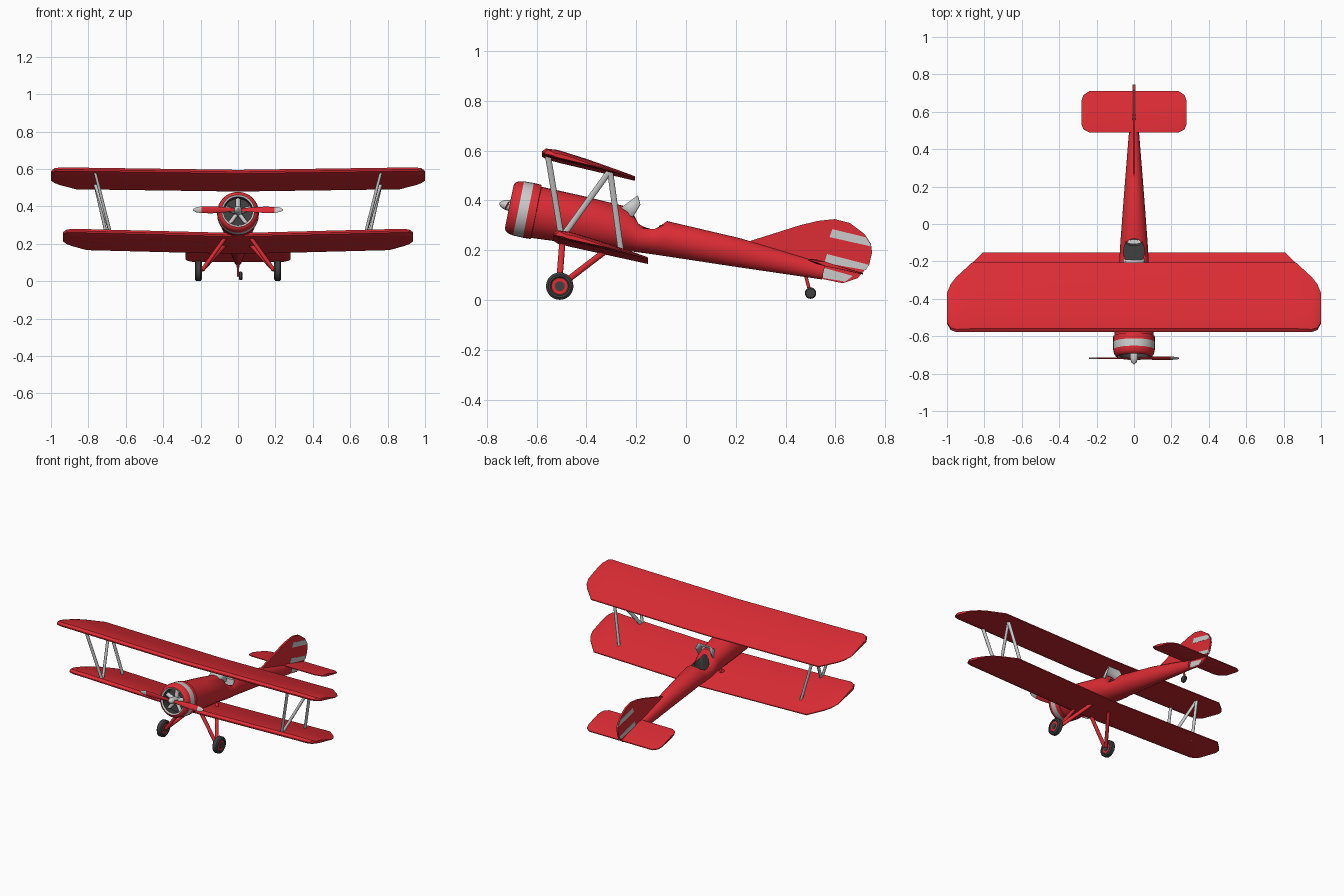
import bpy, bmesh
from math import sin, cos, pi
from mathutils import Vector, Matrix

if "Cube" in bpy.data.objects:
    bpy.data.objects.remove(bpy.data.objects["Cube"])

def material(name, rgb):
    m = bpy.data.materials.new(name)
    m.diffuse_color = (*rgb, 1)
    m.use_nodes = True
    m.node_tree.nodes["Principled BSDF"].inputs["Base Color"].default_value = m.diffuse_color
    return m

RED = material("red", (0.72, 0.025, 0.035))
DARK = material("dark", (0.05, 0.05, 0.05))
SILVER = material("silver", (0.55, 0.55, 0.55))

def finish(name, bm, mats, angle=35):
    bmesh.ops.recalc_face_normals(bm, faces=bm.faces)
    me = bpy.data.meshes.new(name)
    bm.to_mesh(me)
    bm.free()
    ob = bpy.data.objects.new(name, me)
    bpy.context.collection.objects.link(ob)
    for m in mats:
        me.materials.append(m)
    bpy.ops.object.select_all(action='DESELECT')
    ob.select_set(True)
    bpy.context.view_layer.objects.active = ob
    bpy.ops.object.shade_smooth_by_angle(angle=angle * pi / 180)
    return ob

def loft(name, rings, mats, bands={}, angle=35):
    """Skin a list of closed rings; bands maps a span index to a material slot."""
    bm = bmesh.new()
    rows = [[bm.verts.new(p) for p in r] for r in rings]
    n = len(rows[0])
    for k, (a, b) in enumerate(zip(rows, rows[1:])):
        for i in range(n):
            f = bm.faces.new((a[i], a[(i + 1) % n], b[(i + 1) % n], b[i]))
            f.material_index = bands.get(k, 0)
    bm.faces.new(rows[0])
    bm.faces.new(rows[-1])
    return finish(name, bm, mats, angle)

def bar(name, p, q, w, d, mat=None, sides=10):
    """Elliptical rod from p to q, w across x and d along the side."""
    p, q = Vector(p), Vector(q)
    t = (q - p).normalized()
    v = t.cross(Vector((1, 0, 0))).normalized()
    u = v.cross(t)
    ring = [u * w / 2 * cos(a) + v * d / 2 * sin(a) for a in (2 * pi * i / sides for i in range(sides))]
    return loft(name, [[p + r for r in ring], [q + r for r in ring]], [mat] if mat else [], angle=50)

def lathe(name, profile, mats, origin, axis, bands={}, sides=32):
    """Turn (along, radius) pairs round an axis."""
    axis = Vector(axis).normalized()
    u = Vector((1, 0, 0)) if abs(axis.x) < 0.9 else Vector((0, 1, 0))
    v = axis.cross(u)
    o = Vector(origin)
    rings = [[o + axis * s + (u * cos(a) + v * sin(a)) * r
              for a in (2 * pi * i / sides for i in range(sides))] for s, r in profile]
    return loft(name, rings, mats, bands)

def plate(name, outline, thick, mat):
    """Side-view (y, z) outline given a thickness in x."""
    return loft(name, [[(x, y, z) for y, z in outline] for x in (-thick / 2, thick / 2)], [mat])

# Fuselage: y, z of top and bottom of each station, then half width
stations = [(-.58, .455, -.625, .25, .105), (-.40, .415, -.44, .225, .095),
            (-.23, .373, -.26, .20, .08), (-.19, .315, -.20, .193, .078),
            (-.127, .303, -.14, .185, .075), (-.075, .317, -.10, .179, .072),
            (.215, .249, .19, .135, .05), (.56, .145, .545, .083, .022)]
rings = []
for yt, zt, yb, zb, w in stations:
    c = Vector((0, (yt + yb) / 2, (zt + zb) / 2))
    h = Vector((0, yt, zt)) - c
    rings.append([c + h * cos(a) + Vector((w * sin(a), 0, 0)) for a in (2 * pi * i / 32 for i in range(32))])
fuselage = loft("fuselage", rings, [RED])

# Cockpit opening, seat and windscreen
bm = bmesh.new()
bmesh.ops.create_cone(bm, cap_ends=True, segments=24, radius1=1, radius2=1, depth=1,
                      matrix=Matrix.Translation((0, -.145, .35)) @ Matrix.Diagonal((.056, .066, .22, 1)))
cutter = finish("cockpit_cutter", bm, [DARK])
cutter.hide_render = True
mod = fuselage.modifiers.new("cockpit", 'BOOLEAN')
mod.operation, mod.object, mod.solver = 'DIFFERENCE', cutter, 'EXACT'
mod.material_mode = 'TRANSFER'
bpy.context.view_layer.objects.active = fuselage
bpy.ops.object.modifier_apply(modifier="cockpit")
bpy.data.objects.remove(cutter)
bar("seat", (0, -.105, .23), (0, -.095, .30), .08, .025)
bm = bmesh.new()
low = [bm.verts.new(p) for p in ((-.06, -.215, .335), (-.036, -.275, .36), (.036, -.275, .36), (.06, -.215, .335))]
top = [bm.verts.new(p) for p in ((-.06, -.185, .385), (-.045, -.195, .42), (.045, -.195, .42), (.06, -.185, .385))]
for i in range(3):
    bm.faces.new((low[i], low[i + 1], top[i + 1], top[i]))
screen = finish("windscreen", bm, [])
screen.modifiers.new("thickness", 'SOLIDIFY').thickness = .007

# Cowling, engine and spinner share the pitched thrust axis
NOSE = Vector((0, -.75, .388))
AXIS = Vector((0, cos(.2), -sin(.2)))
UP = Vector((0, sin(.2), cos(.2)))
CC = NOSE - UP * .004
lathe("cowling", [(.10, .01), (.10, .078), (.047, .078), (.042, .088), (.047, .099), (.06, .107), (.08, .111),
                  (.12, .112), (.152, .111), (.156, .09)], [RED, SILVER, DARK], CC, AXIS,
      {0: 2, 1: 2, 2: 1, 6: 1})
for i in range(5):
    a = 2 * pi * i / 5
    r = Vector((1, 0, 0)) * sin(a) + UP * cos(a)
    lathe("engine_cylinder", [(.015, .014), (.074, .014)], [SILVER], CC + AXIS * .08, r, sides=12)
lathe("spinner", [(0, .002), (.008, .012), (.025, .02), (.045, .022), (.10, .022)], [SILVER], NOSE, AXIS, sides=20)

# Propeller blades with silver tips
for s in (-1, 1):
    rings = []
    for x, c in ((.01, .016), (.06, .026), (.14, .038), (.195, .036), (.225, .026), (.24, .008)):
        o = NOSE + AXIS * .033 + Vector((s * x, 0, 0))
        chord = UP * cos(.3) + AXIS * sin(.3) * s
        nrm = AXIS * cos(.3) - UP * sin(.3) * s
        rings.append([o + chord * c / 2 * cos(a) + nrm * .004 * sin(a) for a in (pi * i / 5 for i in range(10))])
    loft("propeller_blade", rings, [RED, SILVER], {3: 1, 4: 1}, 60)

# Wings: airfoil section swept across the span with clipped tips
TIP = [(0, 0, 1, 1), (.865, 0, 1, 1), (.95, 0, .79, .95), (.98, .03, .69, .8), (1, .12, .56, .45)]
FOIL = [(0, .004), (.05, .02), (.2, .027), (.5, .021), (.8, .011), (1, .003),
        (1, -.003), (.8, -.005), (.5, -.008), (.2, -.011), (.05, -.011), (0, -.004)]

def wing(name, span, lead, trail, rise):
    full = [(-x, *r) for x, *r in TIP[:0:-1]] + TIP
    rings = []
    for x, f0, f1, t in full:
        ring = []
        for f, h in FOIL:
            k = f0 + (f1 - f0) * f
            ring.append((x * span, lead[0] + (trail[0] - lead[0]) * k,
                         lead[1] + (trail[1] - lead[1]) * k + h * t + rise * abs(x)))
        rings.append(ring)
    loft(name, rings, [RED])

wing("upper_wing", 1.0, (-.578, .58), (-.205, .482), .014)
wing("lower_wing", .935, (-.533, .242), (-.153, .148), .024)

for s in (-1, 1):
    # Wing struts in an N
    F0, F1 = (s * .765, -.555, .585), (s * .68, -.50, .25)
    R0, R1 = (s * .765, -.305, .52), (s * .69, -.26, .19)
    for nm, p, q in (("front", F0, F1), ("rear", R0, R1), ("diagonal", F1, R0)):
        bar(nm + "_wing_strut", p, q, .016, .025, SILVER)
    # Main wheels and legs
    bar("front_gear_leg", (s * .055, -.495, .25), (s * .19, -.51, .06), .022, .026, RED)
    bar("rear_gear_leg", (s * .05, -.30, .215), (s * .19, -.50, .062), .022, .026, RED)
    c = (s * .212, -.507, .056)
    lathe("tyre", [(-.012, .03), (-.019, .038), (-.019, .046), (-.012, .055), (.012, .055), (.019, .046),
                   (.019, .038), (.012, .03)], [DARK], c, (1, 0, 0))
    lathe("wheel_hub", [(-.015, .035), (.015, .035)], [RED], c, (1, 0, 0))
    lathe("hub_cap", [(-.018, .02), (.018, .02)], [DARK], c, (1, 0, 0), sides=16)

# Tailplane
rings = []
for x, y0, y1 in ((-.28, .53, .66), (-.27, .505, .69), (-.24, .49, .71),
                  (.24, .49, .71), (.27, .505, .69), (.28, .53, .66)):
    rings.append([(x, y, .163 - (y - .49) * .26 + h) for y, h in
                  ((y0, -.003), (y0, .003), (y0 + .03, .009), (y1, .003), (y1, -.003), (y0 + .03, -.009))])
loft("tailplane", rings, [RED])

# Fin with silver stripes
plate("fin", [(.25, .235), (.456, .30), (.53, .318), (.596, .325), (.657, .31), (.717, .265), (.743, .225),
              (.747, .19), (.735, .14), (.689, .088), (.629, .068), (.55, .084), (.50, .14)], .012, RED)
plate("fin_stripe_top", [(.588, .285), (.722, .252), (.745, .215), (.576, .253)], .015, SILVER)
plate("fin_stripe_middle", [(.566, .185), (.733, .142), (.722, .12), (.556, .15)], .015, SILVER)
plate("fin_stripe_bottom", [(.552, .13), (.67, .097), (.64, .074), (.55, .089)], .015, SILVER)

# Tail wheel
bar("tail_wheel_leg", (.0, .48, .10), (.0, .50, .025), .012, .014, RED)
lathe("tail_wheel", [(-.009, .018), (-.005, .023), (.005, .023), (.009, .018)], [DARK],
      (.014, .50, .028), (1, 0, 0), sides=20)
